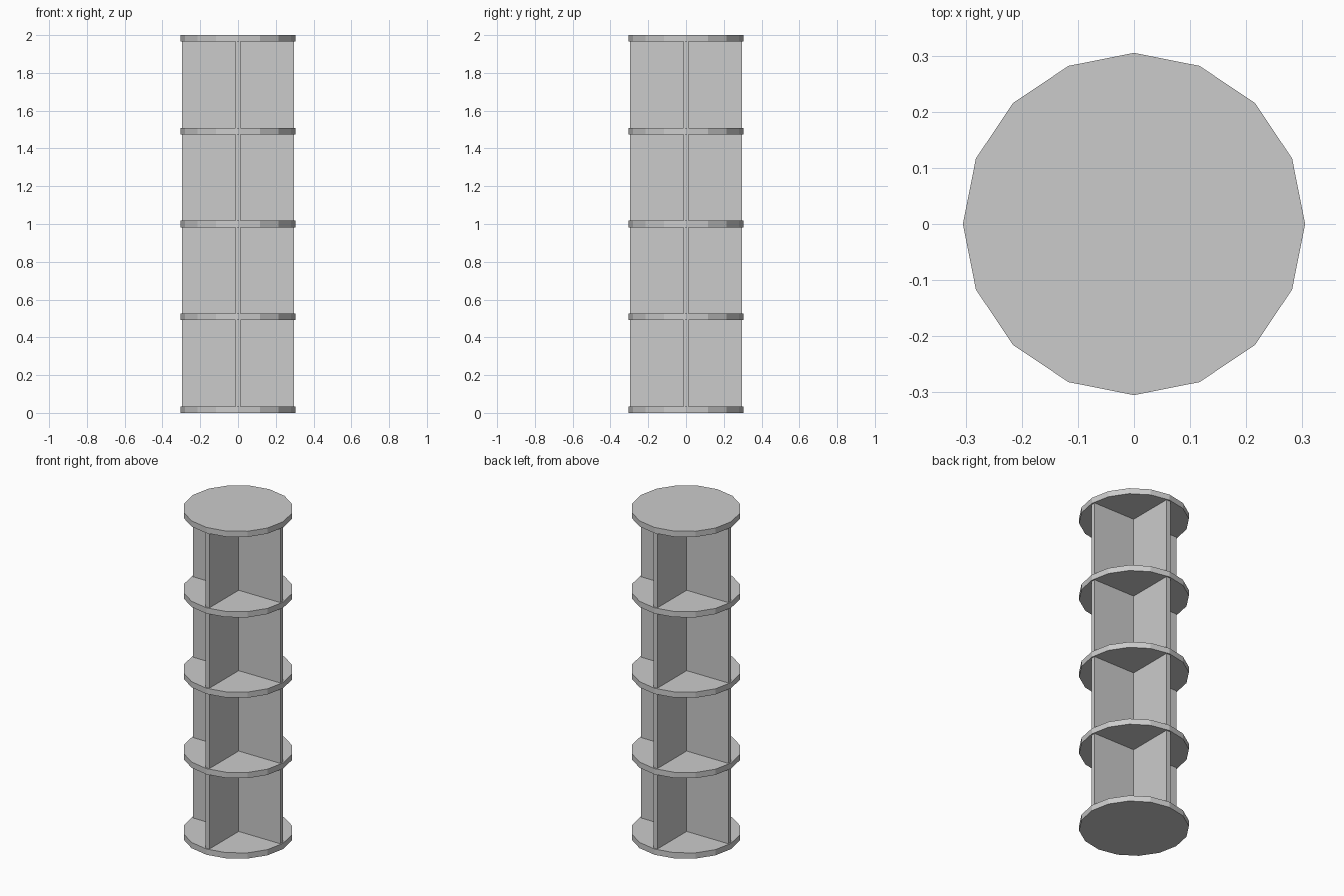
import bpy, bmesh
from math import cos, sin, pi

if "Cube" in bpy.data.objects:
    bpy.data.objects.remove(bpy.data.objects["Cube"])

R, T, HEIGHT, TIERS = 0.305, 0.035, 2.0, 4
PANEL_R, HALF_T = 0.296, 0.014
PITCH = (HEIGHT - T) / TIERS


def prism(name, outline, z0, z1):
    """Extrude a flat outline from z0 up to z1."""
    bm = bmesh.new()
    base = bm.faces.new([bm.verts.new((x, y, z0)) for x, y in outline])
    top = bmesh.ops.extrude_face_region(bm, geom=[base], use_keep_orig=True)["geom"]
    verts = [v for v in top if isinstance(v, bmesh.types.BMVert)]
    bmesh.ops.translate(bm, verts=verts, vec=(0, 0, z1 - z0))
    bmesh.ops.recalc_face_normals(bm, faces=bm.faces[:])
    mesh = bpy.data.meshes.new(name)
    bm.to_mesh(mesh)
    bm.free()
    obj = bpy.data.objects.new(name, mesh)
    bpy.context.collection.objects.link(obj)
    return obj


# 16-sided shelf outline
disc = [(R * cos(i * pi / 8), R * sin(i * pi / 8)) for i in range(16)]

# Plus-shaped divider outline: one arm rotated four times
arm = [(HALF_T, -HALF_T), (PANEL_R, -HALF_T), (PANEL_R, HALF_T)]
cross = []
for _ in range(4):
    cross += arm
    arm = [(-y, x) for x, y in arm]

# Round shelves, with a cross divider between each pair
for i in range(TIERS + 1):
    z = i * PITCH
    prism(f"shelf_{i + 1}", disc, z, z + T)
    if i < TIERS:
        prism(f"divider_{i + 1}", cross, z + T, z + PITCH)
